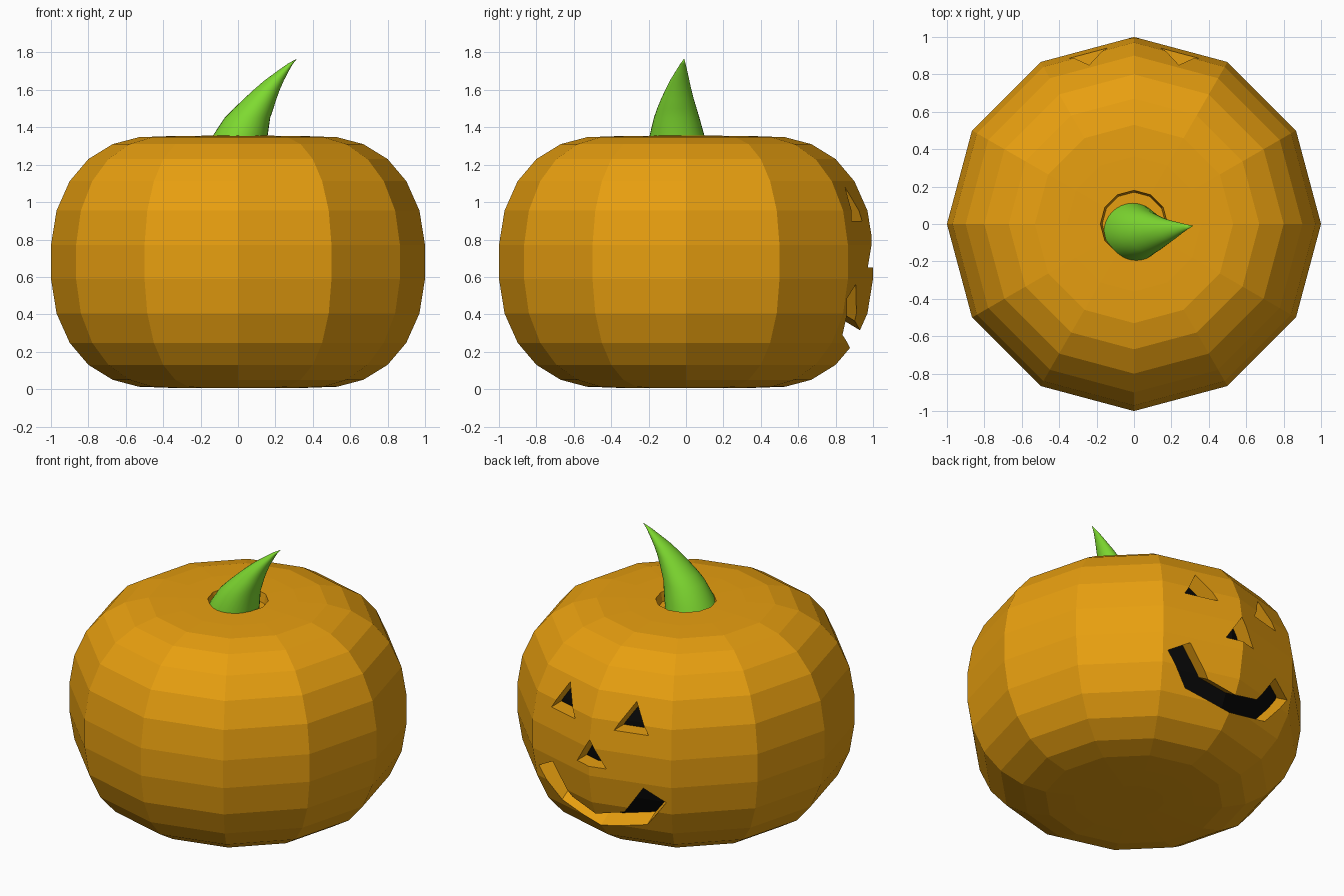
import bpy, bmesh, math

if "Cube" in bpy.data.objects:
    bpy.data.objects.remove(bpy.data.objects["Cube"])


def material(name, rgb):
    m = bpy.data.materials.new(name)
    m.diffuse_color = (*rgb, 1)
    m.use_nodes = True
    m.node_tree.nodes["Principled BSDF"].inputs["Base Color"].default_value = m.diffuse_color
    return m


ORANGE = material("pumpkin orange", (0.80, 0.345, 0.005))
GREEN = material("stem green", (0.21, 0.70, 0.03))
BLACK = material("inside black", (0.002, 0.002, 0.002))


def finish(name, bm, mat):
    bmesh.ops.recalc_face_normals(bm, faces=bm.faces)
    me = bpy.data.meshes.new(name)
    bm.to_mesh(me)
    bm.free()
    me.materials.append(mat)
    ob = bpy.data.objects.new(name, me)
    bpy.context.collection.objects.link(ob)
    return ob


def loft(name, rings, sides, mat):
    """Closed skin over horizontal circles (cx, cy, z, radius); radius 0 is a pole."""
    bm = bmesh.new()
    loops = []
    for cx, cy, z, r in rings:
        n = sides if r > 0 else 1
        loops.append([bm.verts.new((cx + r * math.cos(2 * math.pi * i / sides),
                                    cy + r * math.sin(2 * math.pi * i / sides), z))
                      for i in range(n)])
    for a, b in zip(loops, loops[1:]):
        for i in range(sides):
            j = (i + 1) % sides
            if len(a) == 1:
                bm.faces.new((a[0], b[j], b[i]))
            elif len(b) == 1:
                bm.faces.new((a[i], a[j], b[0]))
            else:
                bm.faces.new((a[i], a[j], b[j], b[i]))
    return finish(name, bm, mat)


# Pumpkin body: 12-sided lathe with a sunken stem hole
half = [(0.18, 0.675), (0.36, 0.673), (0.53, 0.667), (0.67, 0.63), (0.80, 0.55),
        (0.90, 0.432), (0.97, 0.275), (1.0, 0.09)]
MID = 0.68
profile = [(r, MID - h) for r, h in half] + [(r, MID + h) for r, h in reversed(half)]
body = loft("pumpkin_body",
            [(0, 0, 0.005, 0)] + [(0, 0, z, r) for r, z in profile]
            + [(0, 0, 1.295, 0.17), (0, 0, 1.295, 0)], 12, ORANGE)

# Dark inside, seen through the carved openings
loft("dark_inside",
     [(0, 0, 0.08, 0)] + [(0, 0, MID + (z - MID) * 0.9, r * 0.9) for r, z in profile]
     + [(0, 0, 1.28, 0)], 12, BLACK)


def surface_y(x, z):
    """Depth of the rear facets at a given x and z."""
    for (r0, z0), (r1, z1) in zip(profile, profile[1:]):
        if z0 <= z <= z1:
            r = r0 + (r1 - r0) * (z - z0) / (z1 - z0)
            return r - math.tan(math.radians(15)) * abs(x)


def carve(outline, tilt=0.0):
    """Cut an outline (x, z), drawn on the rear face, into the body."""
    bm = bmesh.new()
    caps = []
    for y in (1.2, 0.6):
        caps.append([bm.verts.new((x, y, z + tilt * (surface_y(x, z) - y)))
                     for x, z in outline])
    bm.faces.new(caps[0])
    bm.faces.new(list(reversed(caps[1])))
    n = len(outline)
    for i in range(n):
        j = (i + 1) % n
        bm.faces.new((caps[0][i], caps[1][i], caps[1][j], caps[0][j]))
    cutter = finish("cutter", bm, ORANGE)
    cutter.hide_render = True
    mod = body.modifiers.new("carve", 'BOOLEAN')
    mod.operation = 'DIFFERENCE'
    mod.solver = 'EXACT'
    mod.object = cutter
    bpy.context.view_layer.objects.active = body
    bpy.ops.object.modifier_apply(modifier=mod.name)
    bpy.data.objects.remove(cutter)


# Eyes, nose and smiling mouth
for s in (-1, 1):
    carve([(s * 0.14, 0.90), (s * 0.35, 0.90), (s * 0.24, 1.08)])
carve([(-0.105, 0.65), (0.105, 0.65), (0, 0.82)])
right = [(0.307, 0.29), (0.459, 0.482), (0.327, 0.56), (0.187, 0.365)]
carve([(0, 0.22)] + right + [(0, 0.315)] + [(-x, z) for x, z in reversed(right)], tilt=0.6)

# Curved stem
stem = loft("stem", [(-0.02, -0.04, 1.25, 0), (-0.02, -0.04, 1.25, 0.16),
                     (0.01, -0.048, 1.35, 0.148), (0.05, -0.05, 1.45, 0.122),
                     (0.083, -0.049, 1.50, 0.106), (0.117, -0.046, 1.55, 0.088),
                     (0.153, -0.041, 1.60, 0.070), (0.193, -0.034, 1.65, 0.052),
                     (0.24, -0.024, 1.70, 0.031), (0.28, -0.016, 1.74, 0.014),
                     (0.317, -0.01, 1.768, 0)], 32, GREEN)
bpy.ops.object.select_all(action='DESELECT')
stem.select_set(True)
bpy.context.view_layer.objects.active = stem
bpy.ops.object.shade_smooth_by_angle(angle=math.radians(40))
